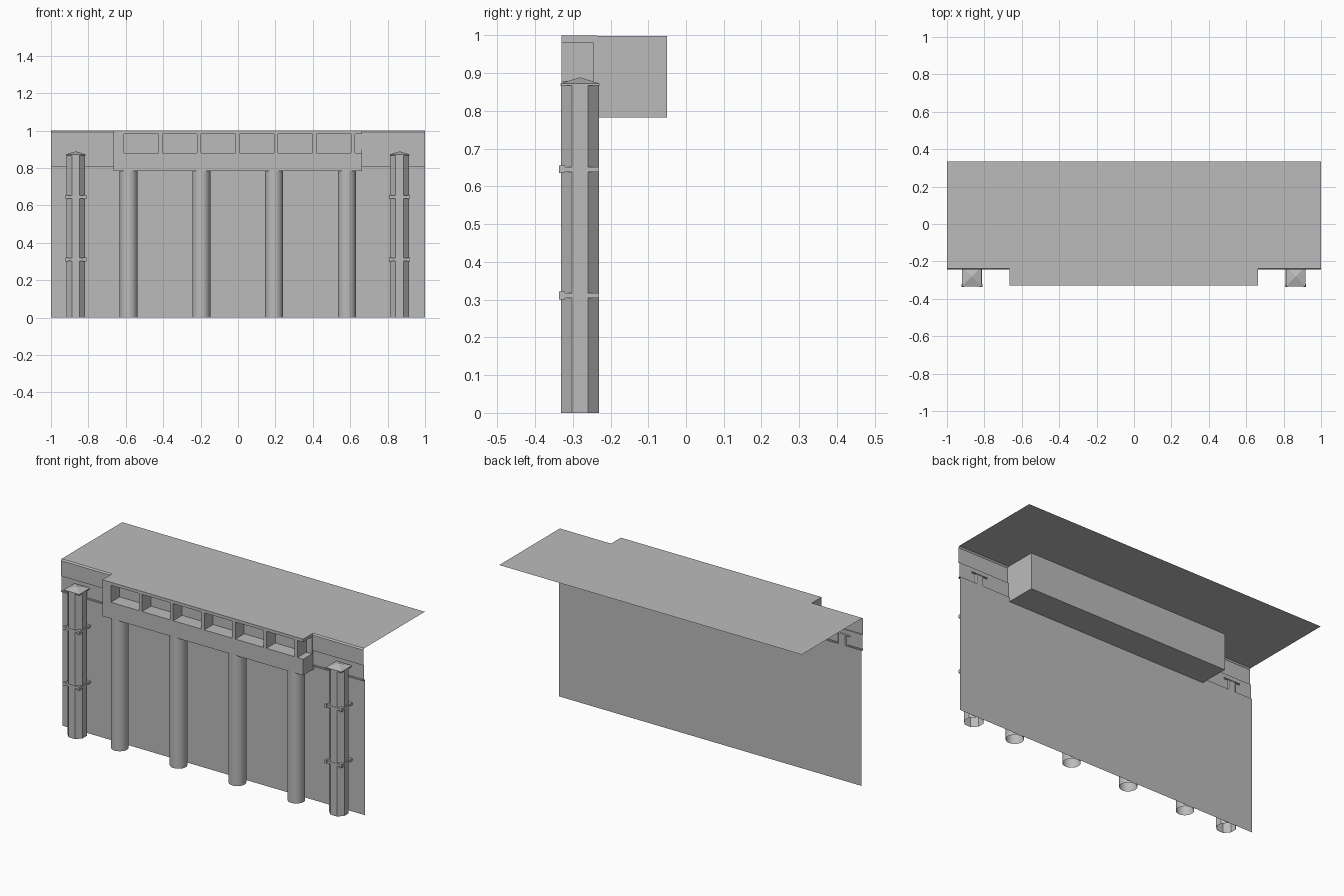
import bpy, bmesh, math
from mathutils import Matrix, Vector

cube = bpy.data.objects.get("Cube")
if cube:
    bpy.data.objects.remove(cube, do_unlink=True)

concrete = bpy.data.materials.new("concrete grey")
concrete.use_nodes = True
GREY = (0.5, 0.5, 0.5, 1)
concrete.diffuse_color = GREY
concrete.node_tree.nodes["Principled BSDF"].inputs["Base Color"].default_value = GREY


def finish(name, bm, smooth=False):
    mesh = bpy.data.meshes.new(name)
    bm.to_mesh(mesh)
    bm.free()
    mesh.materials.append(concrete)
    obj = bpy.data.objects.new(name, mesh)
    bpy.context.collection.objects.link(obj)
    for p in mesh.polygons:
        p.use_smooth = smooth
    return obj


def add_box(bm, x0, x1, y0, y1, z0, z1):
    centre = Vector((x0 + x1, y0 + y1, z0 + z1)) / 2
    size = Matrix.Diagonal((x1 - x0, y1 - y0, z1 - z0, 1))
    bmesh.ops.create_cube(bm, size=1, matrix=Matrix.Translation(centre) @ size)


def tube(bm, x, y, radius, height, sides, turn=0):
    place = Matrix.Translation((x, y, height / 2)) @ Matrix.Rotation(turn, 4, "Z")
    bmesh.ops.create_cone(bm, cap_ends=False, segments=sides, radius1=radius,
                          radius2=radius, depth=height, matrix=place)


# Thin sheet swept along x: sea wall, stepped fascia and deck
def sheet(name, profile):
    bm = bmesh.new()
    rows = [[bm.verts.new((x, y, z)) for x in (-1, 1)] for y, z in profile]
    for a, b in zip(rows, rows[1:]):
        bm.faces.new((a[0], a[1], b[1], b[0]))
    finish(name, bm)


FASCIA = -0.244
sheet("sea_wall", [(-0.229, 0), (-0.229, 0.81)])
sheet("fascia", [(-0.229, 0.805), (-0.244, 0.805), (-0.244, 0.813), (-0.237, 0.813),
                 (-0.237, 0.9), (FASCIA, 0.9), (FASCIA, 0.992), (-0.237, 1)])
sheet("deck", [(-0.237, 1), (0.335, 1)])

# Projecting loading beam with a row of open bays
LEFT, RIGHT, FRONT, BACK = -0.665, 0.662, -0.33, -0.05
RECESS = -0.246
bm = bmesh.new()
add_box(bm, LEFT, RIGHT, FRONT, BACK, 0.783, 0.88)
add_box(bm, LEFT, RIGHT, RECESS, BACK, 0.88, 0.999)
add_box(bm, LEFT, RIGHT, FRONT, -0.236, 0.982, 1)
finish("loading_beam", bm)

bm = bmesh.new()
add_box(bm, LEFT, -0.61, FRONT, RECESS, 0.88, 0.982)
for i in range(6):
    x = -0.424 + i * 0.2055
    add_box(bm, x, x + 0.021, FRONT, RECESS, 0.88, 0.982)
finish("bay_dividers", bm)

# Round piles under the beam
for i in range(4):
    bm = bmesh.new()
    tube(bm, -0.585 + i * 0.389, -0.281, 0.048, 0.785, 32)
    finish("round_pile", bm, True)

# Octagonal fender posts with clamps and pyramid caps
PY = -0.281
for side, px in (("right", -0.867), ("left", 0.864)):
    bm = bmesh.new()
    tube(bm, px, PY, 0.05 / math.cos(math.pi / 8), 0.87, 8, math.pi / 8)
    finish(side + "_fender_post", bm)

    bm = bmesh.new()
    add_box(bm, px - 0.052, px + 0.052, PY - 0.052, PY + 0.052, 0.867, 0.873)
    roof = Matrix.Translation((px, PY, 0.881)) @ Matrix.Rotation(math.pi / 4, 4, "Z")
    bmesh.ops.create_cone(bm, cap_ends=True, segments=4, radius1=0.052 * math.sqrt(2),
                          radius2=0, depth=0.016, matrix=roof)
    finish(side + "_post_cap", bm)

    bm = bmesh.new()
    for z in (0.311, 0.645):
        add_box(bm, px - 0.053, px + 0.053, PY - 0.052, PY + 0.05, z - 0.007, z + 0.007)
        for s in (-1, 1):
            lug = px + s * 0.049
            add_box(bm, lug - 0.007, lug + 0.007, PY - 0.056, PY - 0.04, z - 0.01, z + 0.01)
    finish(side + "_post_clamps", bm)
